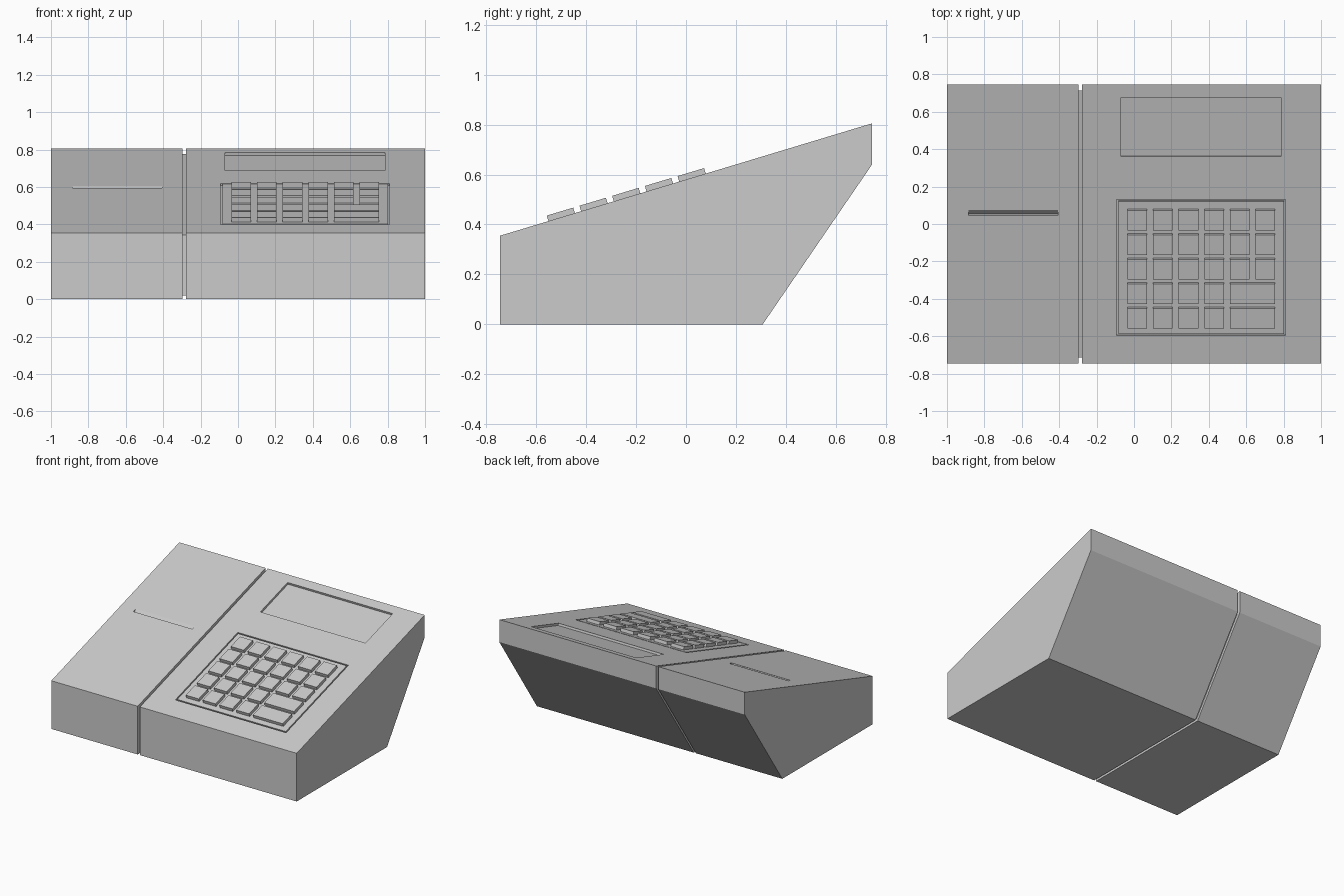
import bpy
import bmesh
import math
from mathutils import Matrix

cube = bpy.data.objects.get("Cube")
if cube:
    bpy.data.objects.remove(cube, do_unlink=True)

grey = bpy.data.materials.new("light_grey")
grey.use_nodes = True
grey.diffuse_color = (0.6, 0.6, 0.6, 1)
grey.node_tree.nodes["Principled BSDF"].inputs["Base Color"].default_value = (0.6, 0.6, 0.6, 1)

TILT = math.atan2(0.45, 1.49)
C = math.cos(TILT)
# Frame lying on the sloped top, with its origin at y = 0
SLOPE = Matrix.Translation((0, 0, 0.58)) @ Matrix.Rotation(TILT, 4, "X")


def prism(name, profile, x0, x1, matrix=Matrix()):
    """Extrude a (y, z) profile along x."""
    bm = bmesh.new()
    face = bm.faces.new([bm.verts.new((x0, y, z)) for y, z in profile])
    out = bmesh.ops.extrude_face_region(bm, geom=[face])["geom"]
    moved = [v for v in out if isinstance(v, bmesh.types.BMVert)]
    bmesh.ops.translate(bm, verts=moved, vec=(x1 - x0, 0, 0))
    bmesh.ops.recalc_face_normals(bm, faces=bm.faces)
    mesh = bpy.data.meshes.new(name)
    bm.to_mesh(mesh)
    bm.free()
    mesh.materials.append(grey)
    obj = bpy.data.objects.new(name, mesh)
    obj.matrix_world = matrix
    bpy.context.collection.objects.link(obj)
    return obj


def slope_box(name, x0, x1, y0, y1, z0, z1):
    """Box on the slope; y is given as seen from above."""
    a, b = y0 / C, y1 / C
    return prism(name, [(a, z0), (b, z0), (b, z1), (a, z1)], x0, x1, SLOPE)


def cut(target, cutter):
    cutter.hide_render = True
    cutter.hide_viewport = True
    cutter.display_type = "WIRE"
    mod = target.modifiers.new(cutter.name, "BOOLEAN")
    mod.operation = "DIFFERENCE"
    mod.solver = "EXACT"
    mod.object = cutter


# Two housings joined by a recessed core in the seam
side = [(-0.745, 0), (0.307, 0), (0.745, 0.64), (0.745, 0.805), (-0.745, 0.355)]
inner = [(-0.715, 0.02), (0.297, 0.02), (0.715, 0.635), (0.715, 0.775), (-0.715, 0.343)]
printer_housing = prism("printer_housing", side, -1, -0.296)
main_housing = prism("main_housing", side, -0.278, 1)
prism("seam_core", inner, -0.31, -0.26)

# Paper slot with a slanted back wall
slot = [(0.047, 0.01), (0.047, 0), (0.05, -0.018), (0.077, 0), (0.077, 0.01)]
cut(printer_housing, prism("paper_slot_cutter", slot, -0.885, -0.405, SLOPE))

# Sunken display and grooved keypad panel
cut(main_housing, slope_box("display_cutter", -0.07, 0.787, 0.36, 0.677, -0.016, 0.02))
cut(main_housing, slope_box("keypad_cutter", -0.093, 0.81, -0.597, 0.13, -0.012, 0.02))
slope_box("keypad_panel", -0.084, 0.801, -0.588, 0.121, -0.013, 0)

# Keys: the two front rows end in a double-width key
for row in range(5):
    y = -0.551 + row * 0.131
    for col in range(6):
        wide = row < 2 and col == 4
        if row < 2 and col == 5:
            continue
        x = -0.035 + col * 0.137
        slope_box(f"key_{row + 1}_{col + 1}", x, x + (0.242 if wide else 0.105),
                  y, y + 0.106, -0.005, 0.023)
